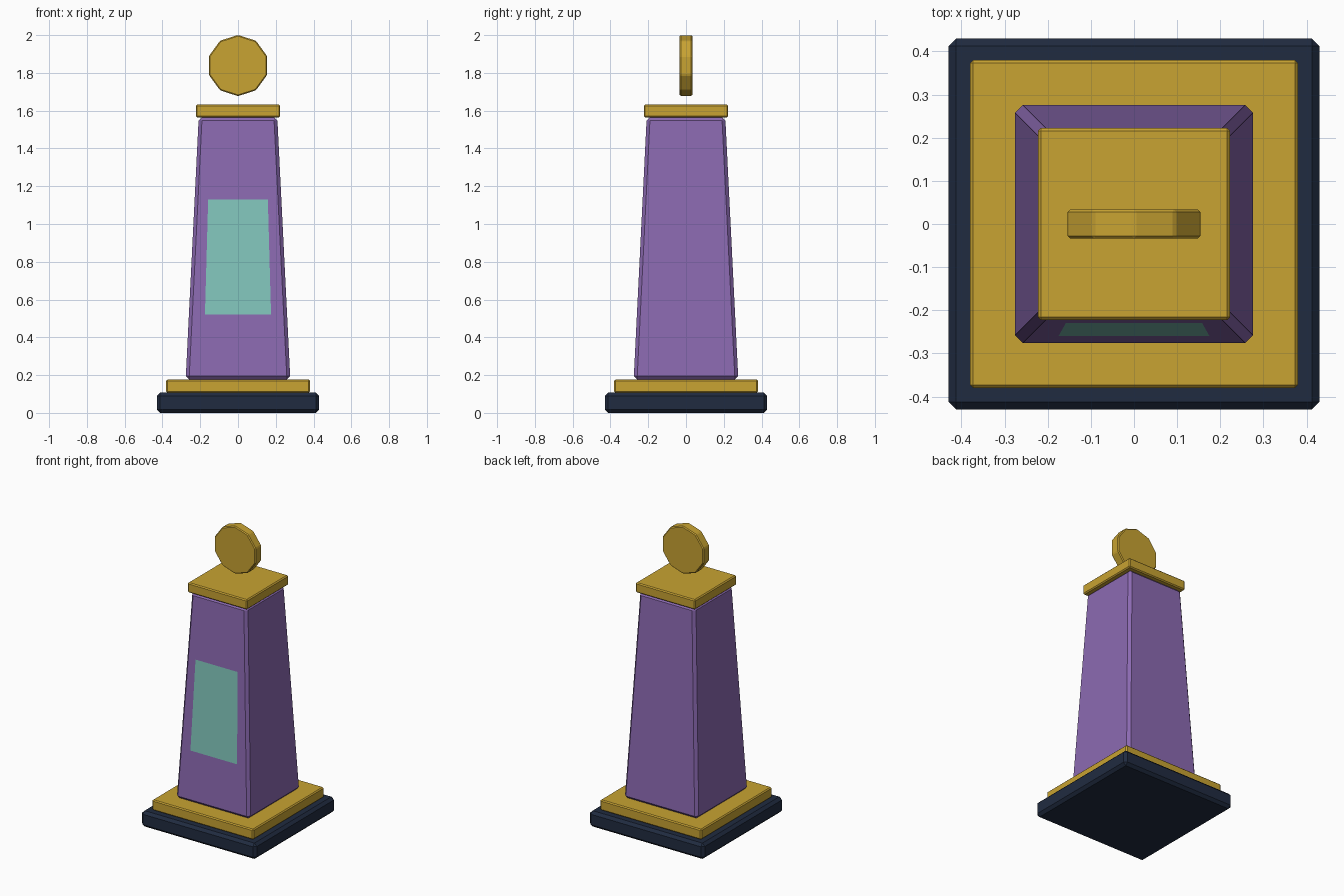
import bpy, bmesh, math
from mathutils import Matrix, Vector

cube = bpy.data.objects.get("Cube")
if cube:
    bpy.data.objects.remove(cube, do_unlink=True)


def material(name, rgb):
    mat = bpy.data.materials.new(name)
    mat.use_nodes = True
    mat.diffuse_color = (*rgb, 1)
    mat.node_tree.nodes["Principled BSDF"].inputs["Base Color"].default_value = (*rgb, 1)
    return mat


gold = material("gold", (0.578, 0.366, 0.032))
purple = material("purple", (0.262, 0.144, 0.445))
mint = material("mint", (0.223, 0.565, 0.503))
navy = material("navy", (0.0144, 0.0242, 0.0513))


def bevel_all(bm, width):
    bmesh.ops.bevel(bm, geom=bm.edges[:], offset=width, segments=1,
                    affect='EDGES', profile=0.5, clamp_overlap=True)


def finish(bm, name, *mats):
    bmesh.ops.recalc_face_normals(bm, faces=bm.faces[:])
    mesh = bpy.data.meshes.new(name)
    bm.to_mesh(mesh)
    bm.free()
    for mat in mats:
        mesh.materials.append(mat)
    obj = bpy.data.objects.new(name, mesh)
    bpy.context.collection.objects.link(obj)


def block(half_bottom, half_top, z0, z1, width):
    """Square block, optionally tapered, with chamfered edges."""
    bm = bmesh.new()
    bmesh.ops.create_cube(bm, size=2)
    for v in bm.verts:
        half, z = (half_top, z1) if v.co.z > 0 else (half_bottom, z0)
        v.co = (v.co.x * half, v.co.y * half, z)
    bevel_all(bm, width)
    return bm


# Stepped base and cap
finish(block(0.43, 0.43, 0, 0.107, 0.018), "base_slab", navy)
finish(block(0.38, 0.38, 0.107, 0.177, 0.007), "plinth", gold)
finish(block(0.223, 0.223, 1.565, 1.632, 0.007), "cap", gold)

# Tapered shaft, with the front panel cut into its front face
PANEL_LOW, PANEL_HIGH = 0.52, 1.13
HALF_LOW, HALF_HIGH = 0.175, 0.158
bm = block(0.277, 0.208, 0.177, 1.565, 0.018)
slope = (HALF_LOW - HALF_HIGH) / (PANEL_HIGH - PANEL_LOW)
cuts = [((0, 0, z), (0, 0, 1)) for z in (PANEL_LOW, PANEL_HIGH)]
cuts += [((s * HALF_LOW, 0, PANEL_LOW), (s, 0, slope)) for s in (-1, 1)]
for point, normal in cuts:
    bmesh.ops.bisect_plane(bm, geom=bm.verts[:] + bm.edges[:] + bm.faces[:],
                           plane_co=point, plane_no=Vector(normal).normalized())
bmesh.ops.recalc_face_normals(bm, faces=bm.faces[:])
for f in bm.faces:
    c = f.calc_center_median()
    if f.normal.y < -0.9 and PANEL_LOW < c.z < PANEL_HIGH and abs(c.x) < 0.1:
        f.material_index = 1
finish(bm, "shaft", purple, mint)

# Ten-sided disc above the cap, one corner pointing up
bm = bmesh.new()
bmesh.ops.create_cone(bm, cap_ends=True, segments=10, radius1=0.162,
                      radius2=0.162, depth=0.067)
bm.verts.ensure_lookup_table()
corner = bm.verts[0].co
turn = math.pi / 2 - math.atan2(corner.y, corner.x)
bmesh.ops.rotate(bm, verts=bm.verts[:], matrix=Matrix.Rotation(turn, 3, 'Z'))
bmesh.ops.rotate(bm, verts=bm.verts[:], matrix=Matrix.Rotation(math.pi / 2, 3, 'X'))
bmesh.ops.translate(bm, verts=bm.verts[:], vec=(0, 0, 1.839))
bevel_all(bm, 0.006)
finish(bm, "top_disc", gold)
